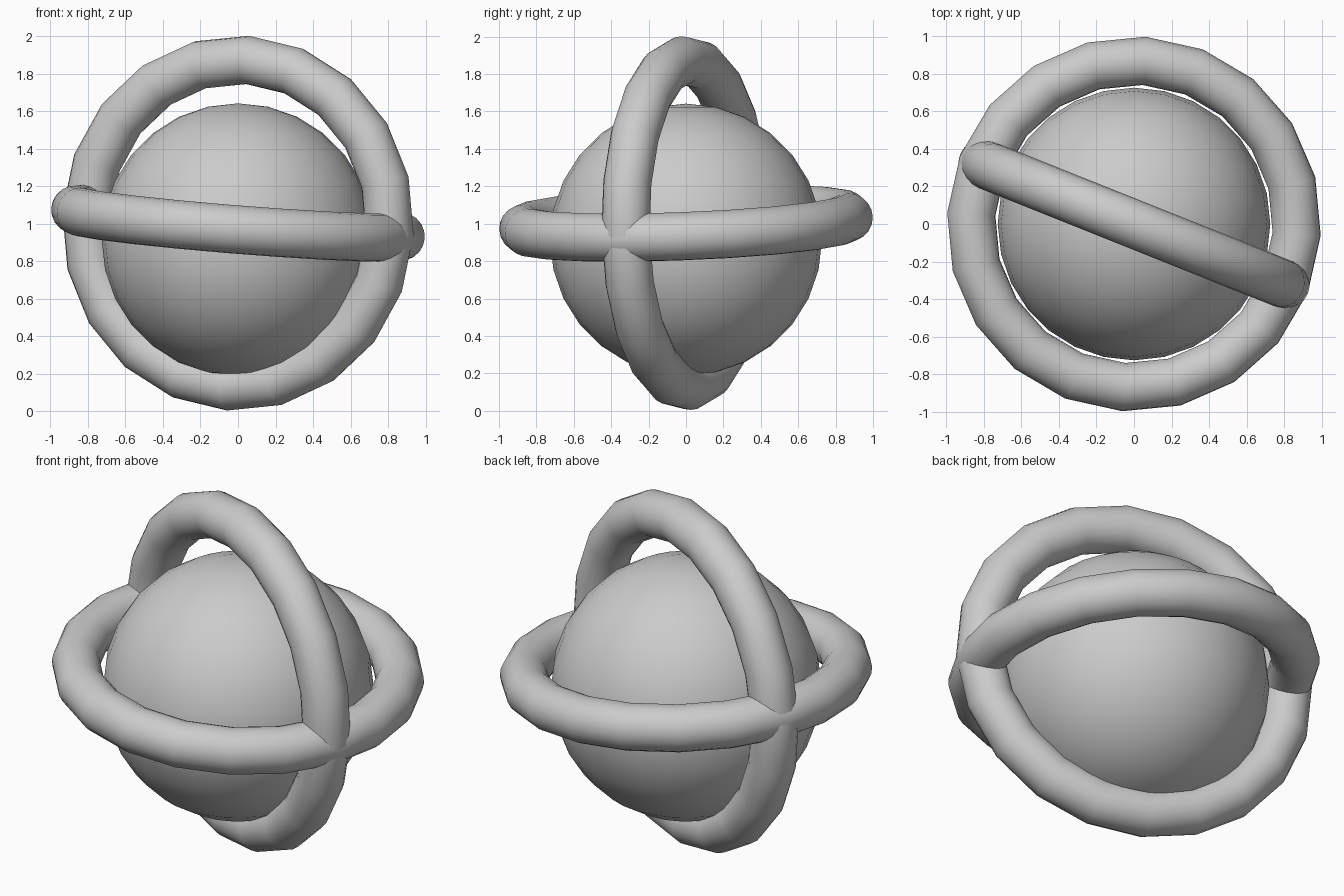
import bpy, math
from mathutils import Vector, Matrix

if "Cube" in bpy.data.objects:
    bpy.data.objects.remove(bpy.data.objects["Cube"])

MAJOR, MINOR = 0.872, 0.129
PHASE = math.radians(-3.6)


def ring(name, normal, start):
    """Torus about the given normal, first segment near the start direction."""
    n = Vector(normal).normalized()
    u = Vector(start)
    u = (u - n * u.dot(n)).normalized()
    v = n.cross(u)
    basis = Matrix((u, v, n)).transposed().to_4x4()
    bpy.ops.mesh.primitive_torus_add(major_segments=20, minor_segments=20,
                                     major_radius=MAJOR, minor_radius=MINOR)
    ob = bpy.context.object
    ob.name = name
    ob.matrix_world = (Matrix.Translation((0, 0, 1.003)) @ basis
                       @ Matrix.Rotation(PHASE, 4, 'Z'))
    bpy.ops.object.shade_smooth()


# central ball, sitting slightly low inside the rings
bpy.ops.mesh.primitive_uv_sphere_add(segments=28, ring_count=14, radius=0.727,
                                     location=(0, 0, 0.915))
bpy.context.object.name = "ball"
bpy.ops.object.shade_smooth()

# slightly tilted horizontal ring
ring("horizontal_ring", (0.08, -0.04, 1), (1, 0, 0))

# upright ring, turned about z
a = math.radians(-21.8)
u = Vector((math.cos(a), math.sin(a), 0))
ring("vertical_ring", u.cross(Vector((0, 0, 1))), u)
